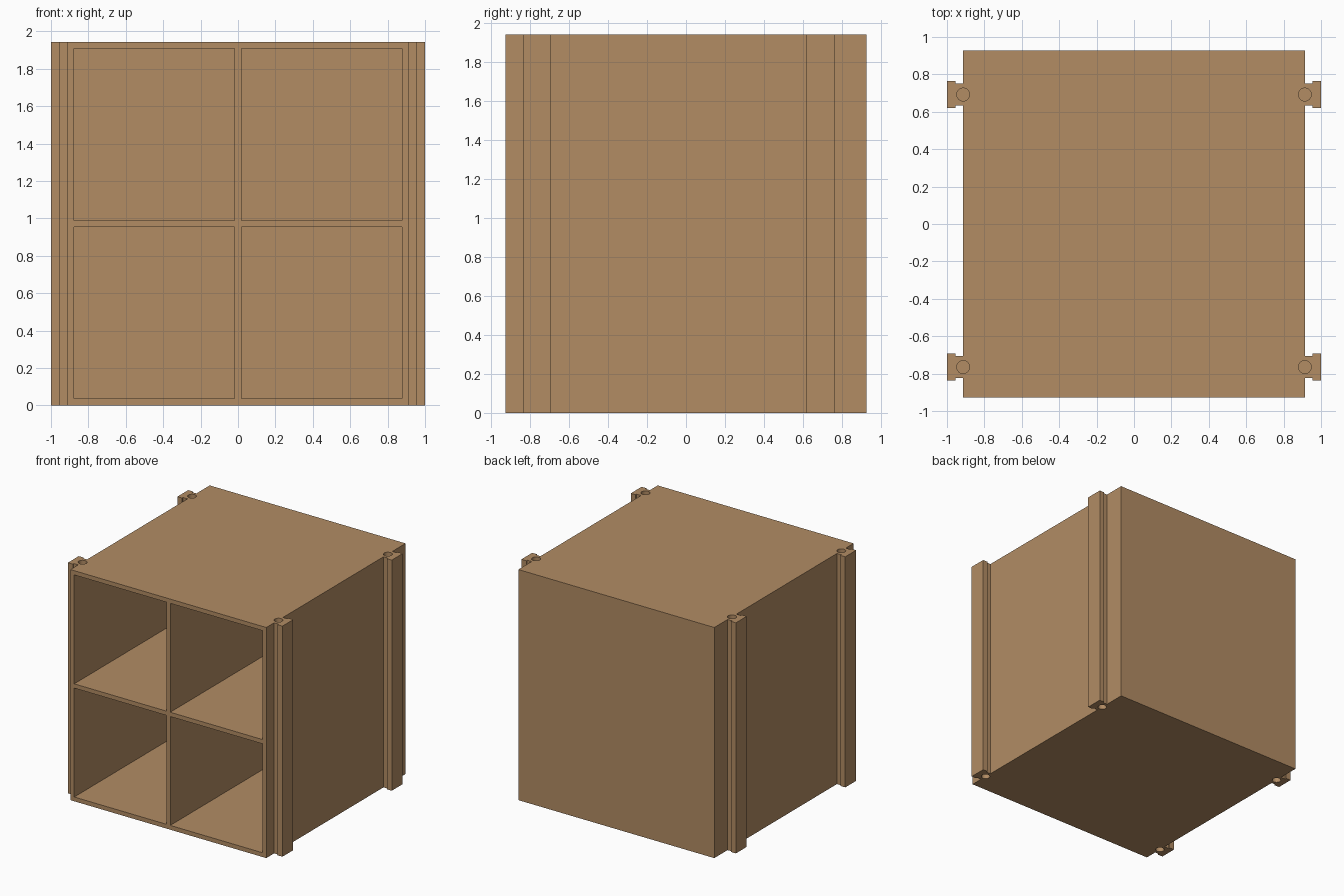
import bpy, bmesh, math
from mathutils import Matrix

if "Cube" in bpy.data.objects:
    bpy.data.objects.remove(bpy.data.objects["Cube"])

W, D, H = 0.9135, 0.928, 1.944     # half width, half depth, height
T = 0.036                          # panel thickness
RAIL_Y = (-0.765, 0.692)           # rail centres along the sides
HOLE_R, HOLE_DEPTH = 0.0345, 0.12

wood = bpy.data.materials.new("warm wood")
wood.diffuse_color = (0.445, 0.262, 0.127, 1)
wood.use_nodes = True
wood.node_tree.nodes["Principled BSDF"].inputs["Base Color"].default_value = wood.diffuse_color


def add_box(bm, x0, x1, y0, y1, z0, z1):
    m = Matrix.Translation(((x0 + x1) / 2, (y0 + y1) / 2, (z0 + z1) / 2))
    m = m @ Matrix.Diagonal((x1 - x0, y1 - y0, z1 - z0, 1))
    bmesh.ops.create_cube(bm, size=1, matrix=m)


def finish(bm, name):
    bmesh.ops.recalc_face_normals(bm, faces=bm.faces)
    me = bpy.data.meshes.new(name)
    bm.to_mesh(me)
    bm.free()
    me.materials.append(wood)
    ob = bpy.data.objects.new(name, me)
    bpy.context.collection.objects.link(ob)
    return ob


def cut(ob, cutter):
    mod = ob.modifiers.new("cut", 'BOOLEAN')
    mod.operation, mod.solver, mod.object = 'DIFFERENCE', 'EXACT', cutter
    bpy.context.view_layer.objects.active = ob
    bpy.ops.object.modifier_apply(modifier=mod.name)


# Cutter for the four open compartments
bm = bmesh.new()
mid = H / 2
for x0, x1 in ((-W + T, -T / 2), (T / 2, W - T)):
    for z0, z1 in ((T, mid - T / 2), (mid + T / 2, H - T)):
        add_box(bm, x0, x1, -D - 0.1, D - T, z0, z1)
cells = finish(bm, "compartment_cutter")

# Cutter for the blind dowel holes at both ends of each rail
bm = bmesh.new()
for sx in (-1, 1):
    for y in RAIL_Y:
        for z in (0, H):
            bmesh.ops.create_cone(bm, cap_ends=True, segments=32, radius1=HOLE_R,
                                  radius2=HOLE_R, depth=2 * HOLE_DEPTH,
                                  matrix=Matrix.Translation((sx * W, y, z)))
holes = finish(bm, "hole_cutter")

# Cabinet carcass with shelf and divider
bm = bmesh.new()
add_box(bm, -W, W, -D, D, 0, H)
carcass = finish(bm, "carcass")
cut(carcass, cells)
cut(carcass, holes)
parts = [carcass]

# T-section rails on both sides
NECK, FLANGE = 0.059, 0.072
for sx, side in ((-1, "left"), (1, "right")):
    for y, end in zip(RAIL_Y, ("front", "back")):
        half = [(W, NECK), (0.955, NECK), (0.955, FLANGE), (1.0, FLANGE)]
        outline = half + [(x, -v) for x, v in reversed(half)]
        bm = bmesh.new()
        face = bm.faces.new([bm.verts.new((sx * x, y + v, 0)) for x, v in outline])
        ext = bmesh.ops.extrude_face_region(bm, geom=[face])
        verts = [g for g in ext["geom"] if isinstance(g, bmesh.types.BMVert)]
        bmesh.ops.translate(bm, verts=verts, vec=(0, 0, H))
        rail = finish(bm, f"{side}_{end}_rail")
        cut(rail, holes)
        parts.append(rail)

for cutter in (cells, holes):
    bpy.data.objects.remove(cutter)

# Smooth only the round hole walls
for ob in parts:
    bpy.ops.object.select_all(action='DESELECT')
    ob.select_set(True)
    bpy.context.view_layer.objects.active = ob
    bpy.ops.object.shade_smooth_by_angle(angle=math.radians(30))
